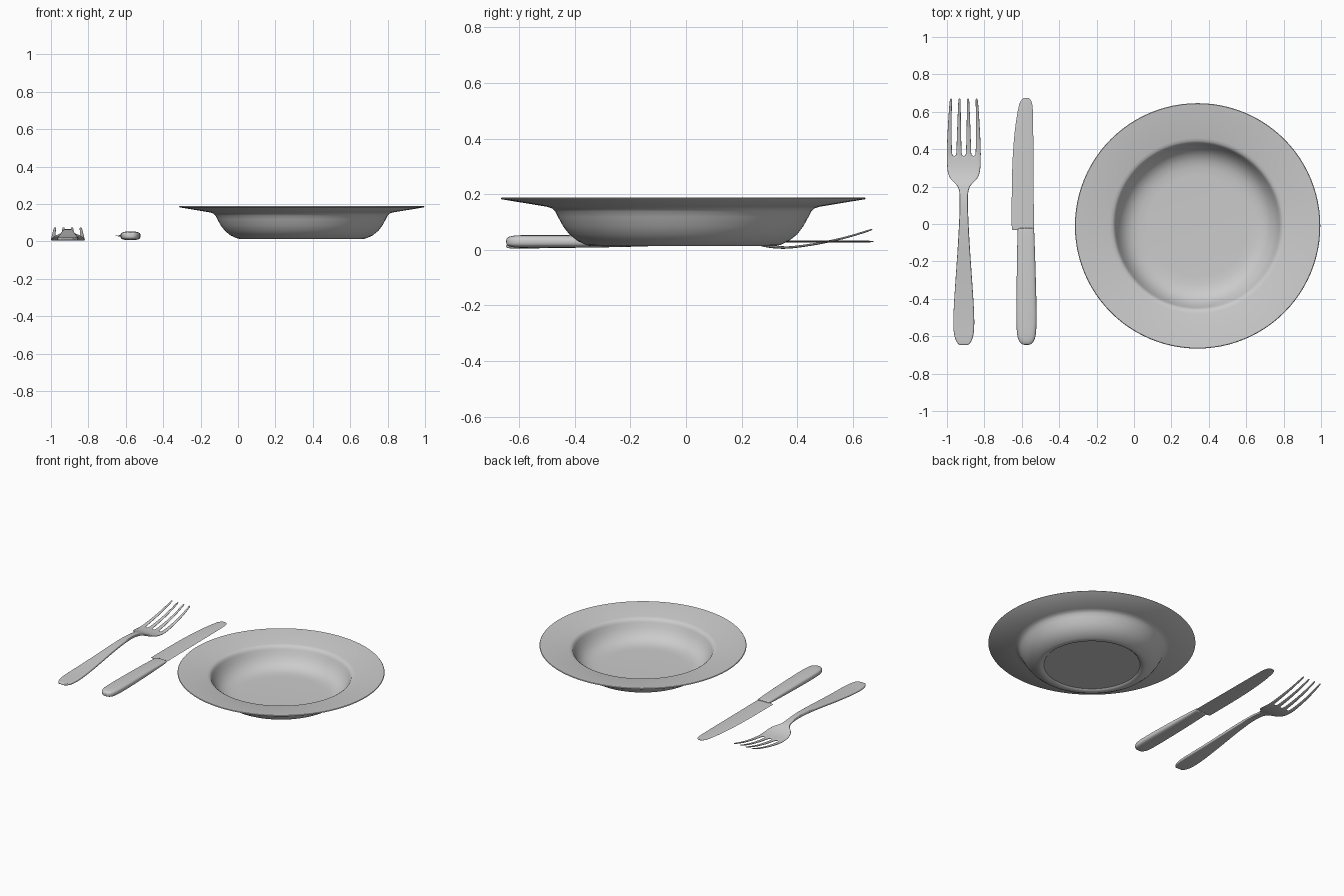
import bpy, bmesh, math


def finish(bm, name, angle=40, subsurf=0):
    bmesh.ops.recalc_face_normals(bm, faces=bm.faces)
    mesh = bpy.data.meshes.new(name)
    bm.to_mesh(mesh)
    bm.free()
    ob = bpy.data.objects.new(name, mesh)
    bpy.context.collection.objects.link(ob)
    bpy.ops.object.select_all(action='DESELECT')
    ob.select_set(True)
    bpy.context.view_layer.objects.active = ob
    bpy.ops.object.shade_smooth_by_angle(angle=math.radians(angle))
    if subsurf:
        m = ob.modifiers.new("Subdivision", 'SUBSURF')
        m.levels = m.render_levels = subsurf
    return ob


def lathe(name, profile, centre, steps=96):
    bm = bmesh.new()
    vs = [bm.verts.new((centre[0] + r, centre[1], z)) for r, z in profile]
    es = [bm.edges.new(p) for p in zip(vs, vs[1:])]
    bmesh.ops.spin(bm, geom=vs + es, cent=(*centre, 0), axis=(0, 0, 1),
                   angle=math.tau, steps=steps)
    bmesh.ops.remove_doubles(bm, verts=bm.verts, dist=0.0005)
    return finish(bm, name)


def loft(name, rows, z, power, n=20):
    """Rows are (y, left x, right x, half height); superellipse sections."""
    bm = bmesh.new()
    rings = []
    for y, xl, xr, h in rows:
        ring = []
        for i in range(n):
            a = math.tau * i / n
            c, s = math.cos(a), math.sin(a)
            u = math.copysign(abs(c) ** (2 / power), c)
            v = math.copysign(abs(s) ** (2 / power), s)
            ring.append(bm.verts.new(((xl + xr) / 2 + u * (xr - xl) / 2, y, z + v * h)))
        rings.append(ring)
    for a, b in zip(rings, rings[1:]):
        for i in range(n):
            j = (i + 1) % n
            bm.faces.new((a[i], a[j], b[j], b[i]))
    bm.faces.new(rings[0])
    bm.faces.new(rings[-1])
    return finish(bm, name, subsurf=1)


# Soup plate: underside with foot ring, bowl wall, wide rim, inner well
lathe("plate", [
    (0, 0.024), (0.305, 0.024), (0.315, 0.015), (0.335, 0.014), (0.35, 0.018),
    (0.38, 0.032), (0.41, 0.056), (0.432, 0.085), (0.45, 0.118), (0.46, 0.138),
    (0.472, 0.149), (0.49, 0.155), (0.653, 0.182), (0.656, 0.185), (0.653, 0.189),
    (0.47, 0.168), (0.455, 0.164), (0.445, 0.157), (0.438, 0.142), (0.425, 0.112),
    (0.405, 0.081), (0.38, 0.057), (0.35, 0.042), (0.315, 0.034), (0.27, 0.032),
    (0, 0.032)], (0.34, -0.01))

# Knife handle
loft("knife_handle", [
    (-0.647, -0.590, -0.560, 0.010), (-0.640, -0.605, -0.545, 0.017),
    (-0.620, -0.620, -0.530, 0.022), (-0.585, -0.628, -0.522, 0.0235),
    (-0.50, -0.630, -0.519, 0.0235), (-0.30, -0.628, -0.524, 0.022),
    (-0.12, -0.625, -0.530, 0.017), (-0.04, -0.623, -0.533, 0.013),
    (-0.025, -0.622, -0.534, 0.011), (-0.022, -0.622, -0.534, 0.010)], 0.03, 3)

# Knife blade
loft("knife_blade", [
    (-0.034, -0.650, -0.536, 0.004), (-0.028, -0.654, -0.535, 0.004),
    (-0.015, -0.655, -0.534, 0.004), (0.10, -0.655, -0.535, 0.004),
    (0.25, -0.654, -0.536, 0.004), (0.38, -0.649, -0.537, 0.004),
    (0.50, -0.639, -0.538, 0.004), (0.58, -0.627, -0.539, 0.0035),
    (0.63, -0.617, -0.541, 0.0035), (0.655, -0.609, -0.546, 0.003),
    (0.670, -0.597, -0.556, 0.0025), (0.674, -0.587, -0.568, 0.002)], 0.03, 2)

# Fork: sheet of seven columns, the gap columns being open past the root
# Rows are (y, half width, gap width as part of 2*half width, z, thickness)
fork_rows = [
    (-0.648, 0.022, 0.14, 0.013, 0.012), (-0.635, 0.038, 0.14, 0.013, 0.015),
    (-0.60, 0.053, 0.14, 0.013, 0.018), (-0.54, 0.058, 0.14, 0.014, 0.018),
    (-0.45, 0.055, 0.14, 0.018, 0.018), (-0.30, 0.045, 0.14, 0.029, 0.018),
    (-0.12, 0.032, 0.14, 0.047, 0.018), (0.03, 0.024, 0.14, 0.058, 0.017),
    (0.13, 0.021, 0.14, 0.056, 0.016), (0.19, 0.024, 0.14, 0.045, 0.014),
    (0.218, 0.046, 0.14, 0.036, 0.012), (0.24, 0.074, 0.13, 0.027, 0.011),
    (0.275, 0.088, 0.12, 0.016, 0.010), (0.32, 0.091, 0.11, 0.009, 0.010),
    (0.365, 0.092, 0.11, 0.008, 0.009), (0.39, 0.092, 0.12, 0.010, 0.009),
    (0.47, 0.089, 0.15, 0.021, 0.009), (0.57, 0.083, 0.185, 0.042, 0.008),
    (0.65, 0.077, 0.21, 0.067, 0.008), (0.673, 0.074, 0.23, 0.075, 0.006)]
bm = bmesh.new()
top, bottom = [], []
for y, w, g, z, t in fork_rows:
    gap = 2 * w * g
    tine = (2 * w - 3 * gap) / 4
    xs = [-w]
    for k in range(7):
        xs.append(xs[-1] + (gap if k % 2 else tine))
    top.append([bm.verts.new((-0.91 + x, y, z + t / 2)) for x in xs])
    bottom.append([bm.verts.new((-0.91 + x, y, z - t / 2)) for x in xs])
root = 14
cells = {(r, c) for r in range(len(fork_rows) - 1) for c in range(7)
         if r < root or c % 2 == 0}
for r, c in cells:
    corners = [(r, c), (r, c + 1), (r + 1, c + 1), (r + 1, c)]
    for layer in (top, bottom):
        bm.faces.new([layer[i][j] for i, j in corners])
    # side walls wherever there is no neighbouring cell
    neighbours = [(r - 1, c), (r, c + 1), (r + 1, c), (r, c - 1)]
    for k, cell in enumerate(neighbours):
        if cell not in cells:
            (i, j), (m, n) = corners[k], corners[(k + 1) % 4]
            bm.faces.new((top[i][j], top[m][n], bottom[m][n], bottom[i][j]))
finish(bm, "fork", 180, subsurf=2)
